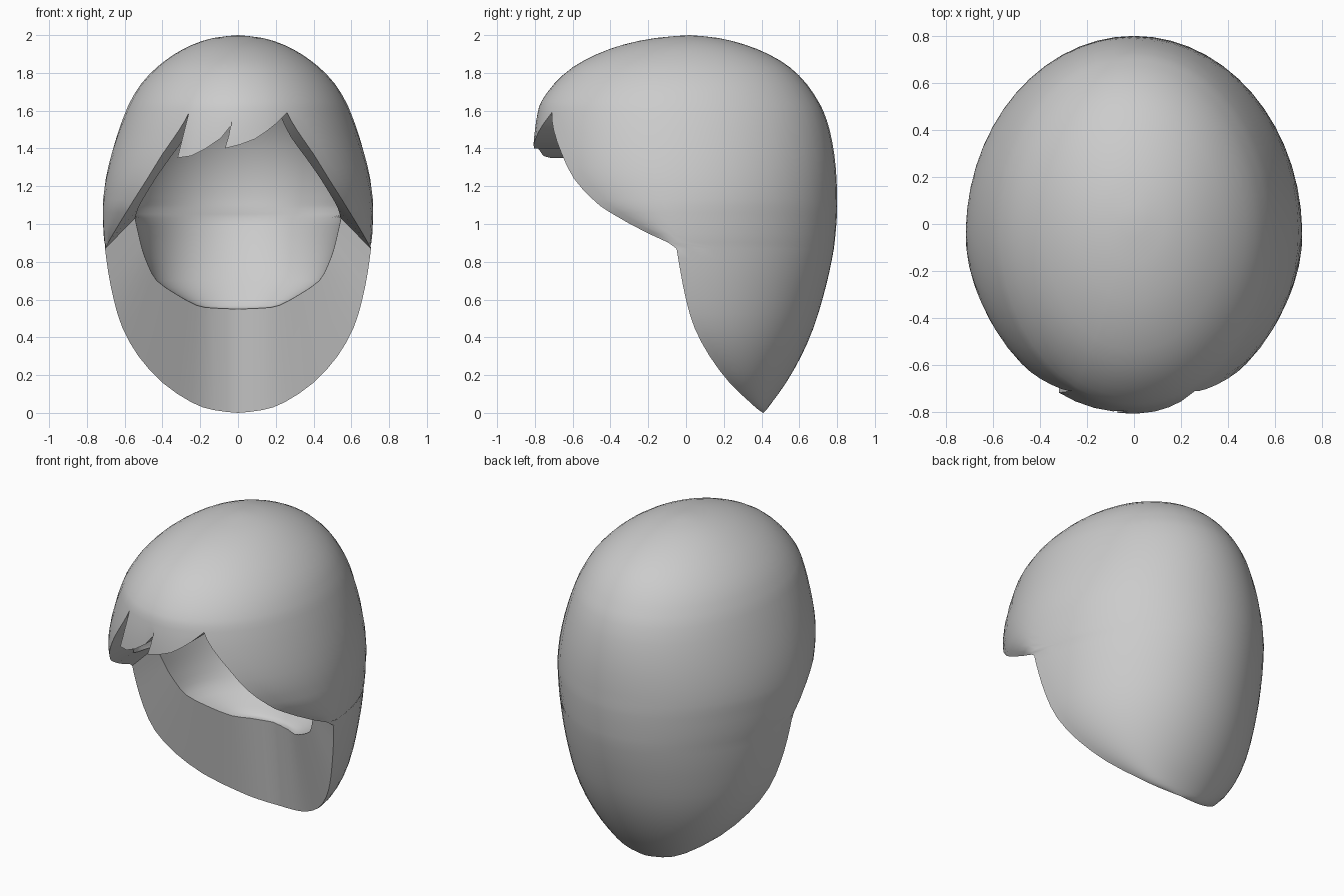
import bpy, bmesh, math

if "Cube" in bpy.data.objects:
    bpy.data.objects.remove(bpy.data.objects["Cube"])

# Outer shell sections: z, half width, centre y, back y, front y, half width at the opening edge
OUTER = [
    (0, 0, .41, .41, .41, 0), (.015, .13, .385, .425, .38, .13), (.055, .245, .34, .455, .34, .245),
    (.16, .40, .23, .53, .23, .40), (.30, .527, .125, .61, .12, .527), (.45, .612, .045, .675, .04, .612),
    (.60, .658, 0, .722, -.01, .658), (.75, .688, -.03, .76, -.04, .688), (.87, .704, -.05, .783, -.06, .704),
    (.95, .712, -.05, .792, -.45, .66), (1.06, .716, -.05, .80, -.675, .593),
    (1.13, .714, -.04, .80, -.75, .55), (1.24, .70, -.04, .797, -.80, .48),
    (1.37, .67, -.04, .785, -.81, .40), (1.50, .63, -.04, .76, -.80, .31), (1.59, .597, -.04, .73, -.785, .26)]
CAP = [(1.65, .57, -.04, .70, -.765), (1.74, .515, -.03, .64, -.70), (1.83, .43, -.02, .55, -.60),
       (1.90, .335, -.01, .435, -.47), (1.95, .24, 0, .31, -.33), (1.985, .13, .01, .17, -.16),
       (2, 0, .02, .02, .02)]
# Lower rim of the cavity, then heights and edge half widths along the cheeks, then cap heights
RIM = [(.55, 0, .35, .35), (.555, .13, .31, .365), (.57, .22, .25, .385), (.63, .33, .17, .43),
       (.70, .43, .10, .48), (.78, .475, .06, .53), (.86, .505, .025, .57), (.94, .525, -.005, .605),
       (1.03, .545, -.04, .637)]
CHEEK = [(1.08, .53), (1.12, .51), (1.17, .48), (1.25, .43), (1.35, .36), (1.46, .28), (1.56, .23)]
CAP_IN = [1.60, 1.66, 1.72, 1.77, 1.81, 1.84, 1.85]
# Fringe columns: x at the top, then x and z of the jagged lower outline
FRINGE = [(-.26, -.26, 1.59), (-.235, -.32, 1.35), (-.20, -.25, 1.36), (-.15, -.17, 1.40),
          (-.10, -.09, 1.455), (-.05, -.03, 1.53), (0, -.07, 1.40), (.04, .01, 1.42),
          (.09, .09, 1.45), (.15, .15, 1.49), (.20, .20, 1.53), (.26, .26, 1.59)]
RX, RY, RZ, CY, CZ = .57, .66, .70, -.02, 1.15
KINK = len(RIM) - 1             # row where neck and cheek openings meet
TOP = 2 * (len(OUTER) - 1)      # refined row where fringe and cheeks meet


def cavity_row(z, ex=None):
    s = math.sqrt(max(0, 1 - ((z - CZ) / RZ) ** 2))
    row = (z, RX * s, CY, CY + RY * s, CY - RY * s)
    return row + (ex,) if ex else row


def refine(rows):
    """Insert a smooth in-between section in every gap."""
    out = []
    for i in range(len(rows) - 1):
        p = [rows[max(0, min(len(rows) - 1, i + d))] for d in (-1, 0, 1, 2)]
        mid = tuple((9 * (b + c) - a - d) / 16 for a, b, c, d in zip(*p))
        out += [rows[i], mid]
    return out + [rows[-1]]


def complete(rows, cap):
    ratio = rows[-1][5] / rows[-1][1]
    rows = rows + [r + (r[1] * ratio,) for r in cap]
    return refine(rows[:KINK + 1])[:-1] + refine(rows[KINK:])


outer = complete(OUTER, CAP)
inner = complete([r + (r[2] - .01, r[1]) for r in RIM] + [cavity_row(*c) for c in CHEEK],
                 [cavity_row(z) for z in CAP_IN])


def point(row, phi):
    z, w, n, back, front, _ = row
    c = math.cos(phi)
    return (w * math.sin(phi), n + c * ((back - n) if c > 0 else (n - front)), z)


def front_point(rows, x, z):
    if rows is inner:
        row = cavity_row(z, 1)
    else:
        k = next(i for i in range(len(rows) - 1) if rows[i + 1][0] >= z - 1e-9)
        a, b = rows[k], rows[k + 1]
        t = (z - a[0]) / (b[0] - a[0])
        row = tuple(p + (q - p) * t for p, q in zip(a, b))
    return point(row, math.pi - math.asin(x / row[1]))


def body_grid(rows, cols=40):
    grid = []
    for i, r in enumerate(rows):
        end = math.pi / 2
        if i > 2 * KINK and r[1] > 1e-6:
            end = math.pi - math.asin(min(1, r[5] / r[1]))
        elif i > 2 * KINK:
            end = math.pi
        grid.append([point(r, end * (2 * j / cols - 1)) for j in range(cols + 1)])
    return grid


def fringe_grid(rows, steps=4):
    r0 = rows[TOP]
    k = r0[5] / FRINGE[-1][0]
    grid = []
    for r in reversed(rows[TOP + 1:]):
        # the edge columns follow the body opening exactly
        e = r[5] / r[1] if r[1] > 1e-6 else 0
        grid.append([point(r, math.pi - math.asin(x / FRINGE[-1][0] * e)) for x, _, _ in FRINGE])
    for s in range(steps + 1):
        t, line = s / steps, []
        for i, (x, bx, bz) in enumerate(FRINGE):
            if i in (0, len(FRINGE) - 1):
                bx, bz = x * k, r0[0]
            line.append(front_point(rows, x * k * (1 - t) + bx * t, r0[0] * (1 - t) + bz * t))
        grid.append(line)
    return grid


bm = bmesh.new()
verts = {}


def vert(p):
    key = tuple(round(c, 4) + 0.0 for c in p)
    if key not in verts:
        verts[key] = bm.verts.new(p)
    return verts[key]


def face(*pts):
    vs = list(dict.fromkeys(vert(p) for p in pts))
    if len(vs) > 2 and not bm.faces.get(vs):
        bm.faces.new(vs)


def skin(grid):
    for a, b in zip(grid, grid[1:]):
        for j in range(len(a) - 1):
            face(a[j], a[j + 1], b[j + 1], b[j])


# Outer and inner skins
bo, bi, fo, fi = body_grid(outer), body_grid(inner), fringe_grid(outer), fringe_grid(inner)
for g in (bo, bi, fo, fi):
    skin(g)
# Neck band and cheek edges, then the underside of the fringe
for side in (0, -1):
    skin([[g[k][side] for k in range(TOP + 1)] for g in (bo, bi)])
skin([fo[-1], fi[-1]])

bmesh.ops.recalc_face_normals(bm, faces=bm.faces)
mesh = bpy.data.meshes.new("hair_shell")
bm.to_mesh(mesh)
bm.free()
hair = bpy.data.objects.new("hair_shell", mesh)
bpy.context.collection.objects.link(hair)
bpy.context.view_layer.objects.active = hair
hair.select_set(True)
bpy.ops.object.shade_smooth_by_angle(angle=math.radians(35))
